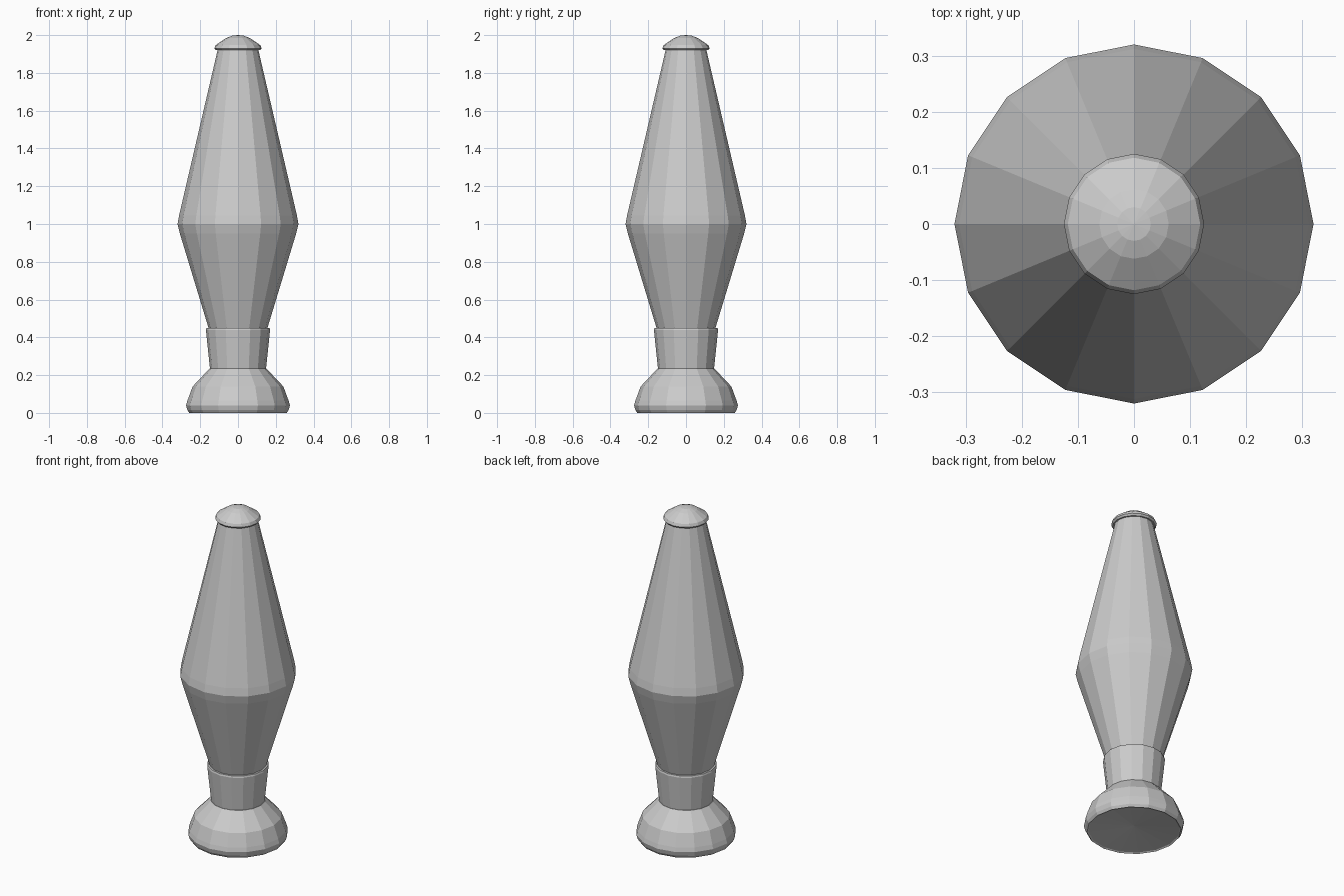
import bpy, bmesh
from math import cos, sin, pi

if "Cube" in bpy.data.objects:
    bpy.data.objects.remove(bpy.data.objects["Cube"])


def lathe(name, profile, sides=16):
    """Spin (radius, z) points around z; radius 0 makes a pole."""
    bm = bmesh.new()
    rings = []
    for r, z in profile:
        if r == 0:
            rings.append([bm.verts.new((0, 0, z))] * sides)
        else:
            rings.append([bm.verts.new((r * cos(2 * pi * i / sides),
                                        r * sin(2 * pi * i / sides), z))
                          for i in range(sides)])
    for a, b in zip(rings, rings[1:]):
        for i in range(sides):
            j = (i + 1) % sides
            quad = list(dict.fromkeys((a[i], a[j], b[j], b[i])))
            bm.faces.new(quad)
    bmesh.ops.recalc_face_normals(bm, faces=bm.faces)
    mesh = bpy.data.meshes.new(name)
    bm.to_mesh(mesh)
    bm.free()
    obj = bpy.data.objects.new(name, mesh)
    bpy.context.collection.objects.link(obj)
    return obj


# Flared foot with a slightly hollow underside
lathe("base", [(0, 0.03), (0.25, 0.005), (0.258, 0), (0.268, 0.015), (0.275, 0.04),
               (0.268, 0.065), (0.24, 0.14), (0.15, 0.235), (0, 0.235)])

# Collar holding the bottle
lathe("collar", [(0, 0.225), (0.148, 0.23), (0.17, 0.44), (0.167, 0.45),
                 (0.155, 0.45), (0, 0.44)])

# Tapered glass bottle
lathe("bottle", [(0, 0.43), (0.15, 0.43), (0.308, 0.95), (0.32, 1.0),
                 (0.312, 1.045), (0.107, 1.925), (0, 1.925)])

# Domed cap
lathe("cap", [(0, 1.92), (0.117, 1.92), (0.125, 1.93), (0.118, 1.947),
              (0.062, 1.985), (0.03, 1.997), (0, 2.0)])
